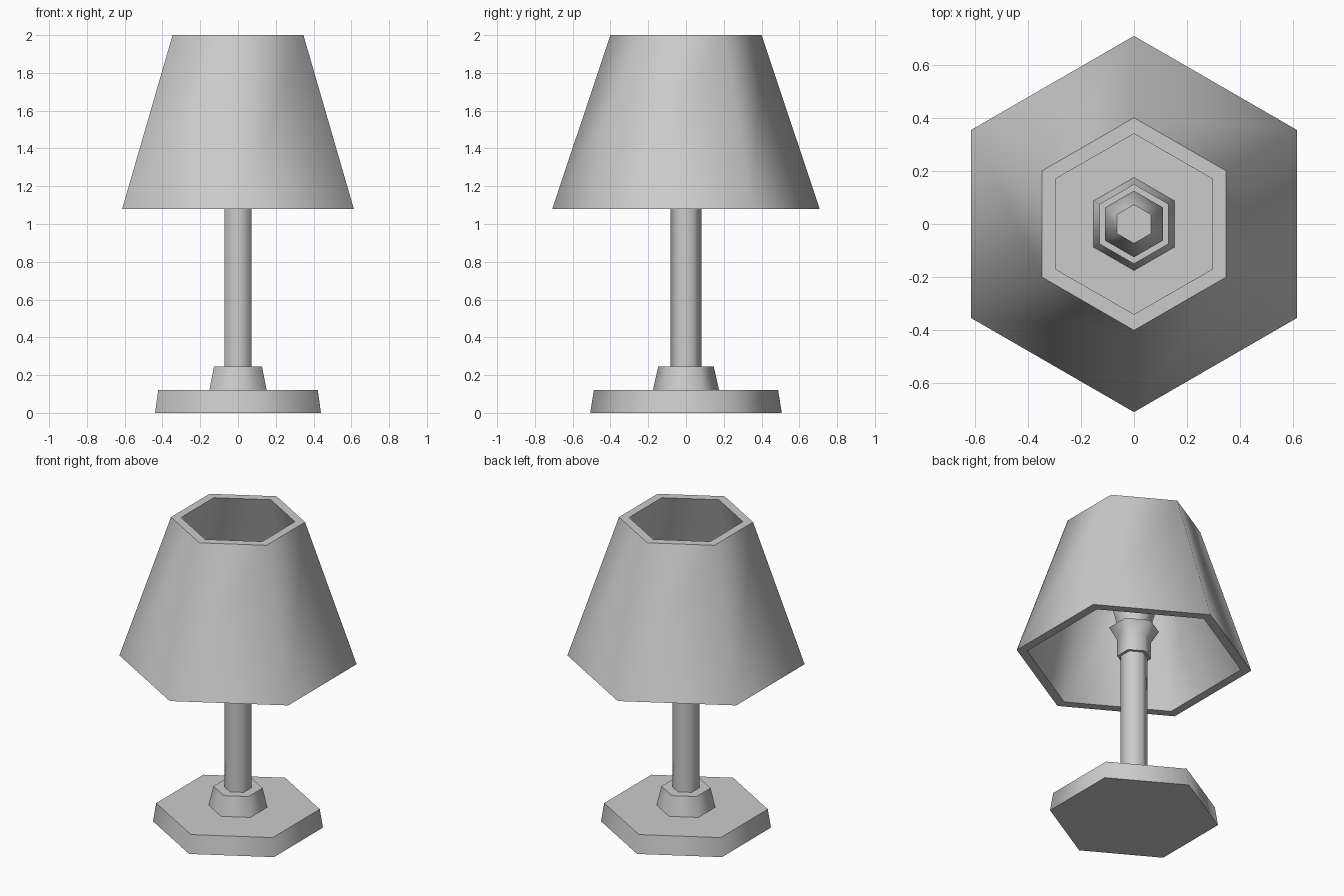
import bpy
import bmesh
import math

default_cube = bpy.data.objects.get("Cube")
if default_cube:
    bpy.data.objects.remove(default_cube, do_unlink=True)

SIDES = 6

grey = bpy.data.materials.new("light_grey")
grey.use_nodes = True
grey.diffuse_color = (0.6, 0.6, 0.6, 1)
grey.node_tree.nodes["Principled BSDF"].inputs["Base Color"].default_value = (0.6, 0.6, 0.6, 1)


def turned(name, profile, closed=False):
    """Sweep (radius, z) points round z as a hexagon; closed joins the last ring to the first."""
    bm = bmesh.new()
    rings = []
    for radius, z in profile:
        ring = []
        for i in range(SIDES):
            a = math.pi / 2 + math.tau * i / SIDES
            ring.append(bm.verts.new((radius * math.cos(a), radius * math.sin(a), z)))
        rings.append(ring)
    pairs = list(zip(rings, rings[1:]))
    if closed:
        pairs.append((rings[-1], rings[0]))
    else:
        bm.faces.new(rings[0])
        bm.faces.new(rings[-1])
    for low, high in pairs:
        for i in range(SIDES):
            j = (i + 1) % SIDES
            bm.faces.new((low[i], low[j], high[j], high[i]))
    bmesh.ops.recalc_face_normals(bm, faces=bm.faces)
    mesh = bpy.data.meshes.new(name)
    bm.to_mesh(mesh)
    bm.free()
    mesh.materials.append(grey)
    obj = bpy.data.objects.new(name, mesh)
    bpy.context.collection.objects.link(obj)

    # Soft shading round the sides, crisp rims
    bpy.ops.object.select_all(action="DESELECT")
    obj.select_set(True)
    bpy.context.view_layer.objects.active = obj
    bpy.ops.object.shade_smooth_by_angle(angle=math.radians(65))
    return obj


# Foot and stem
turned("base", [(0.507, 0), (0.488, 0.12)])
turned("collar", [(0.175, 0.12), (0.147, 0.245)])
turned("pole", [(0.082, 0.245), (0.082, 1.12)])

# Bulb holder and bulb
turned("socket", [(0.102, 1.10), (0.102, 1.21), (0.15, 1.29)])
turned("bulb", [(0.095, 1.29), (0.125, 1.40), (0.073, 1.54)])

# Open, thick-walled shade
turned("shade", [(0.708, 1.08), (0.40, 2.0), (0.34, 2.0), (0.645, 1.08)], closed=True)
